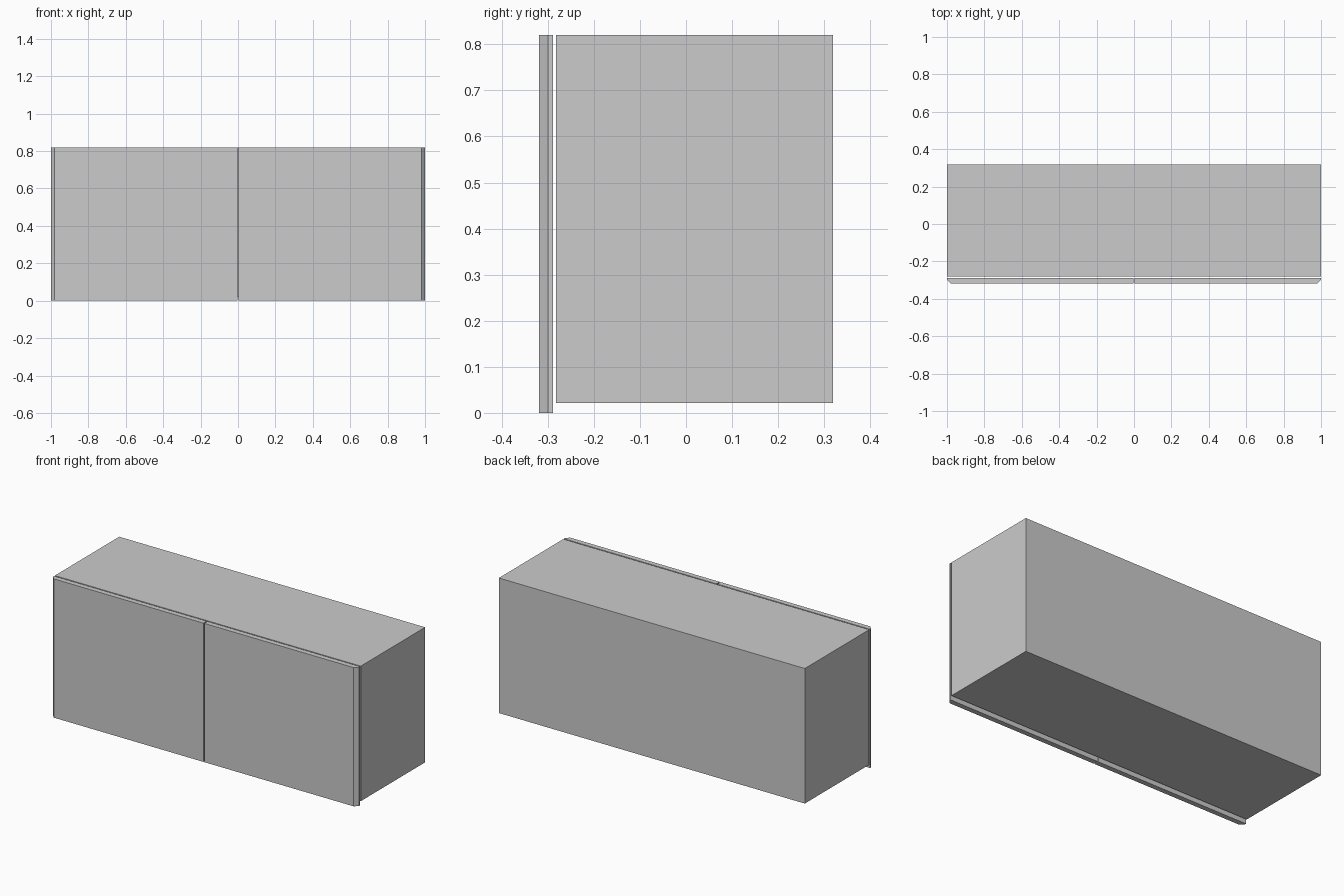
import bpy, bmesh

if "Cube" in bpy.data.objects:
    bpy.data.objects.remove(bpy.data.objects["Cube"])


def extrude_profile(name, points, z0, z1):
    """Make a flat-shaded solid from an x/y outline (counter-clockwise)."""
    bm = bmesh.new()
    face = bm.faces.new([bm.verts.new((x, y, z0)) for x, y in points])
    result = bmesh.ops.extrude_face_region(bm, geom=[face])
    for v in result["geom"]:
        if isinstance(v, bmesh.types.BMVert):
            v.co.z = z1
    bmesh.ops.recalc_face_normals(bm, faces=bm.faces)
    mesh = bpy.data.meshes.new(name)
    bm.to_mesh(mesh)
    bm.free()
    obj = bpy.data.objects.new(name, mesh)
    bpy.context.collection.objects.link(obj)
    return obj


FRONT, BACK = -0.319, 0.319
TOP = 0.82

# Cabinet body, raised slightly above the door bottoms
extrude_profile("cabinet_body",
                [(-1, -0.282), (1, -0.282), (1, BACK), (-1, BACK)], 0.022, TOP)

# Pair of doors with a chamfered outer front edge and a thin centre gap
for side, name in ((-1, "left_door"), (1, "right_door")):
    outline = [(0.003, FRONT), (0.98, FRONT), (1.0, -0.299),
               (1.0, -0.289), (0.003, -0.289)]
    extrude_profile(name, [(side * x, y) for x, y in outline], 0.0, TOP)
